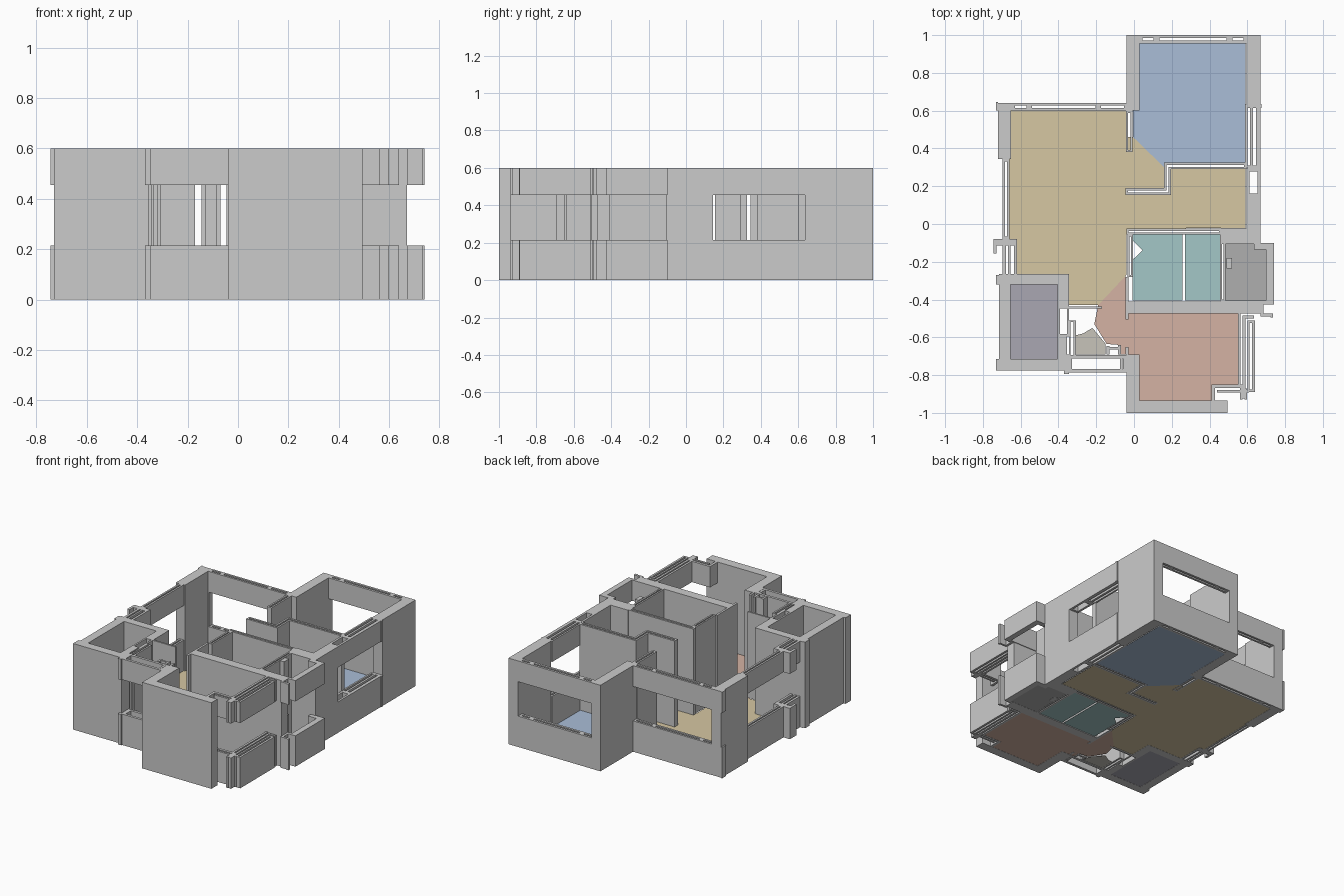
import bpy, bmesh
from mathutils import Vector

if "Cube" in bpy.data.objects:
    bpy.data.objects.remove(bpy.data.objects["Cube"])

FULL = [(0, .6)]                    # full-height wall
OPEN = [(0, .215), (.455, .6)]      # sill and lintel, open between


def finish(name, bm):
    bmesh.ops.recalc_face_normals(bm, faces=bm.faces)
    me = bpy.data.meshes.new(name)
    bm.to_mesh(me)
    bm.free()
    ob = bpy.data.objects.new(name, me)
    bpy.context.collection.objects.link(ob)
    return ob


def walls(name, rects, levels=FULL):
    """Solid blocks given as x0, y0, x1, y1."""
    bm = bmesh.new()
    for x0, y0, x1, y1 in rects:
        for z0, z1 in levels:
            vs = bmesh.ops.create_cube(bm, size=1)['verts']
            bmesh.ops.scale(bm, vec=(x1 - x0, y1 - y0, z1 - z0), verts=vs)
            bmesh.ops.translate(bm, vec=((x0 + x1) / 2, (y0 + y1) / 2, (z0 + z1) / 2), verts=vs)
    return finish(name, bm)


def outline(path, half, inset):
    """Closed outline around an open path, mitred at the corners."""
    p = [Vector(q) for q in path]
    d = [(b - a).normalized() for a, b in zip(p, p[1:])]
    p[0] += d[0] * inset
    p[-1] -= d[-1] * inset
    n = [Vector((-v.y, v.x)) for v in d]
    left, right = [], []
    for i, q in enumerate(p):
        a, b = n[max(i - 1, 0)], n[min(i, len(n) - 1)]
        m = (a + b) / (1 + a.dot(b)) * half
        left.append(q + m)
        right.append(q - m)
    return left + right[::-1]


def hollow(name, paths, width, t, levels=FULL):
    """Thin walls or frames with a narrow cavity along the middle."""
    bm = bmesh.new()
    for path in paths:
        for z0, z1 in levels:
            loops = [[bm.verts.new((q.x, q.y, z)) for q in outline(path, h, s)]
                     for h, s in ((width / 2, 0), (width / 2 - t, t)) for z in (z0, z1)]
            ob, ot, ib, it = loops
            for a, b in ((ob, ot), (ot, it), (it, ib), (ib, ob)):
                for i in range(len(a)):
                    j = (i + 1) % len(a)
                    bm.faces.new((a[i], a[j], b[j], b[i]))
    return finish(name, bm)


def row(splits, y):
    return [[(a, y), (b, y)] for a, b in zip(splits, splits[1:])]


def floor(name, pts, color):
    bm = bmesh.new()
    f = bm.faces.new([bm.verts.new((x, y, .001)) for x, y in pts])
    f.normal_update()
    if f.normal.z < 0:
        f.normal_flip()
    bmesh.ops.triangulate(bm, faces=bm.faces)
    me = bpy.data.meshes.new(name)
    bm.to_mesh(me)
    bm.free()
    ob = bpy.data.objects.new(name, me)
    bpy.context.collection.objects.link(ob)
    mat = bpy.data.materials.new(name + "_color")
    mat.diffuse_color = (*color, 1)
    mat.use_nodes = True
    mat.node_tree.nodes["Principled BSDF"].inputs["Base Color"].default_value = mat.diffuse_color
    me.materials.append(mat)


def rect(x0, y0, x1, y1):
    return [(x0, y0), (x1, y0), (x1, y1), (x0, y1)]


# back bedroom
walls("bedroom_walls", [(-.04, .6, .03, 1), (.595, .635, .67, 1)])
hollow("bedroom_back_window", row((.03, .12, .505, .595), .977), .045, .016, OPEN)
walls("bedroom_side_window", [(.588, .30, .60, .635), (.615, .31, .63, .625), (.647, .31, .67, .625),
                              (.60, .615, .675, .635), (.60, .29, .67, .31)], OPEN)
hollow("bedroom_side_frame", [[(.632, .145), (.632, .295)]], .075, .016, OPEN)
hollow("bedroom_door_jamb", [[(-.025, .6), (-.025, .38)]], .036, .012)
hollow("bedroom_partition", [[(.595, .308), (.177, .308), (.177, .172), (-.045, .172)]], .036, .013)

# living room
walls("living_corner", [(-.72, .345, -.65, .60), (-.72, .60, -.645, .64)])
walls("living_corner_trim", [(-.73, .6, -.72, .645)], OPEN)
hollow("living_back_window", row((-.645, -.555, -.19, -.04), .62), .042, .014, OPEN)
hollow("living_side_window", [[(-.678, .345), (-.678, -.08)]], .036, .013, OPEN)
walls("living_side_bump", [(-.74, -.115, -.62, -.08), (-.745, -.155, -.727, -.08),
                           (-.695, -.27, -.678, -.11), (-.668, -.27, -.655, -.11),
                           (-.636, -.27, -.62, -.11)], OPEN)
walls("living_right_wall", [(.595, -.03, .67, .145), (.46, -.105, .67, -.02)])

# service room at the front left
walls("service_walls", [(-.715, -.775, -.655, -.265), (-.715, -.32, -.345, -.265),
                        (-.73, -.775, -.355, -.715), (-.73, -.32, -.71, -.27),
                        (-.405, -.44, -.345, -.265), (-.405, -.775, -.355, -.59)])
hollow("service_door_frame", [[(-.374, -.435), (-.374, -.595)]], .06, .012)

# entry with front window
walls("entry_walls", [(-.345, -.448, -.17, -.436), (-.345, -.70, -.335, -.51), (-.32, -.70, -.308, -.51),
                      (-.345, -.52, -.308, -.51)])
hollow("entry_window", [[(-.345, -.74), (-.04, -.74)]], .092, .018, OPEN)
walls("entry_window_trim", [(-.37, -.795, -.345, -.775), (-.36, -.785, -.345, -.69),
                            (-.075, -.77, -.06, -.71)], OPEN)
walls("entry_door_posts", [(-.145, -.69, -.13, -.645), (-.13, -.665, -.08, -.652),
                           (-.085, -.69, -.07, -.64), (-.04, -.70, .03, -.69),
                           (-.045, -.69, -.03, -.65)])

# front room
walls("front_room_walls", [(-.04, -1, .03, -.69), (-.04, -1, .495, -.935), (-.04, -.475, .67, -.41),
                           (-.045, -.505, -.03, -.28)])
walls("front_room_bay_window", [(.55, -.855, .565, -.475), (.575, -.925, .59, -.485),
                                (.60, -.89, .612, -.51), (.625, -.89, .64, -.51),
                                (.60, -.525, .64, -.51), (.60, -.89, .64, -.875),
                                (.575, -.50, .635, -.485), (.41, -.868, .58, -.85),
                                (.44, -.892, .61, -.878), (.41, -.935, .428, -.85),
                                (.585, -.93, .597, -.87), (.56, -.93, .575, -.86)], OPEN)

# bathroom
hollow("bathroom_walls", [[(-.04, -.04), (.46, -.04)], [(-.02, -.055), (-.02, -.28)],
                          [(.47, -.04), (.47, -.41)]], .03, .011)

# balcony
walls("balcony_parapet", [(.70, -.425, .74, -.10), (.635, -.135, .74, -.10), (.48, -.425, .74, -.405),
                          (.66, -.475, .685, -.41), (.67, -.49, .735, -.475), (.722, -.495, .735, -.475)],
      OPEN)
walls("balcony_post", [(.49, -.235, .52, -.18)], OPEN)

# floors
floor("bedroom_floor", [(.03, .955), (.59, .955), (.59, .325), (.16, .325), (.16, .30), (-.005, .46),
                        (-.005, .6), (.03, .6)], (.40, .51, .68))
floor("living_floor", [(-.65, .6), (-.04, .6), (-.04, .46), (-.005, .46), (.16, .30), (.16, .19),
                       (-.04, .19), (-.04, .155), (.195, .155), (.195, .29), (.59, .29), (.59, -.02),
                       (-.04, -.025), (-.04, -.27), (-.19, -.43), (-.345, -.43), (-.345, -.265),
                       (-.62, -.265), (-.62, -.11), (-.66, -.11), (-.66, .345), (-.65, .345)],
      (.67, .57, .36))
floor("front_room_floor", [(-.045, -.275), (-.19, -.43), (-.21, -.53), (-.145, -.635), (-.08, -.64),
                           (-.07, -.69), (.03, -.69), (.03, -.935), (.41, -.935), (.41, -.85),
                           (.555, -.85), (.555, -.475), (-.03, -.475), (-.045, -.45)], (.66, .45, .37))
floor("shower_floor", rect(.27, -.405, .455, -.055), (.37, .57, .57))
floor("washroom_floor", [(-.008, -.055), (.258, -.055), (.258, -.405), (-.008, -.405), (-.008, -.19),
                         (.045, -.14), (-.008, -.085)], (.37, .57, .57))
floor("balcony_floor", rect(.485, -.405, .70, -.105), (.43, .43, .43))
floor("service_floor", rect(-.655, -.715, -.405, -.32), (.40, .39, .45))
floor("entry_floor", [(-.31, -.59), (-.27, -.58), (-.22, -.55), (-.15, -.635), (-.15, -.69), (-.31, -.69)],
      (.57, .55, .49))
